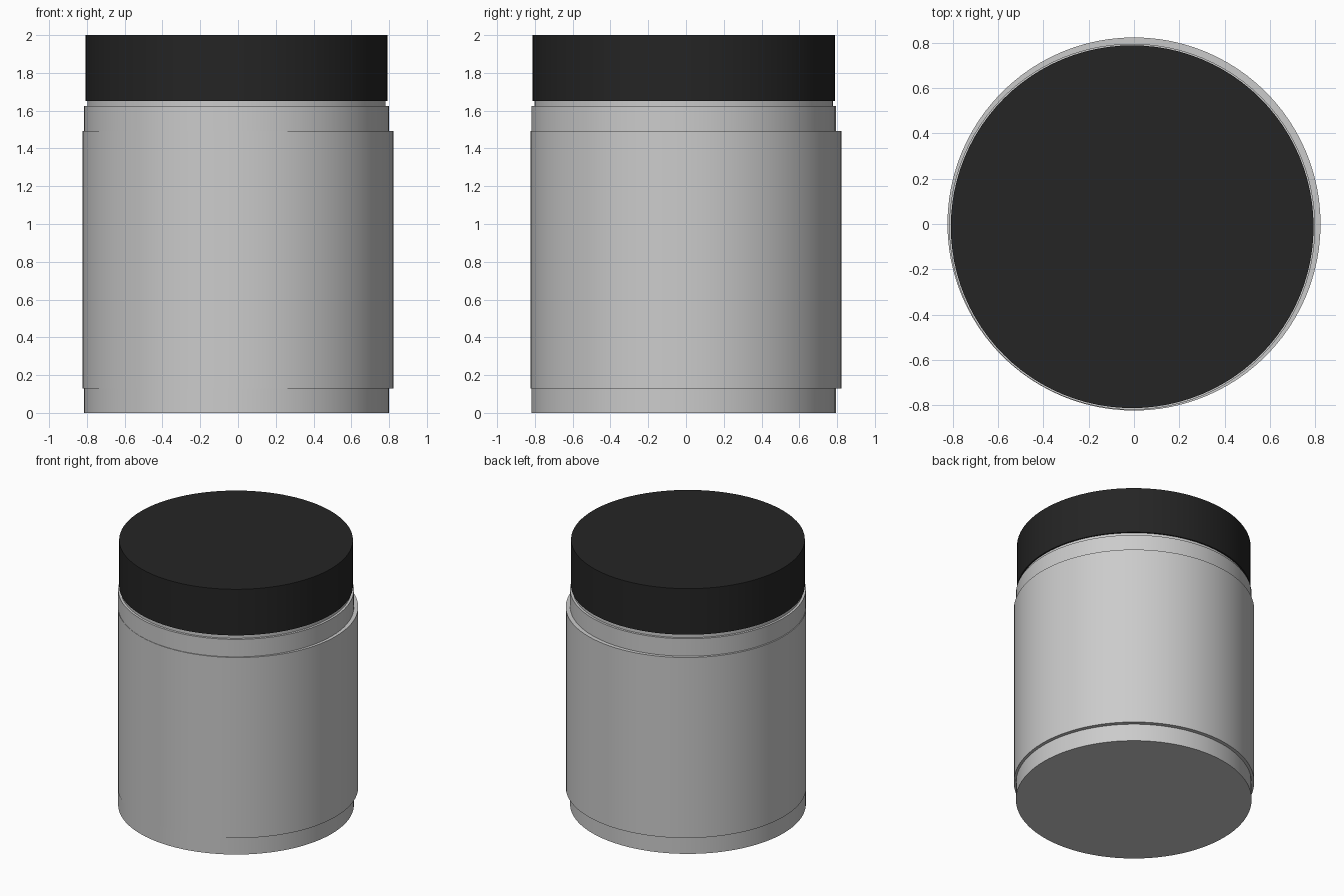
import bpy
import math

if "Cube" in bpy.data.objects:
    bpy.data.objects.remove(bpy.data.objects["Cube"])

SEG = 96


def material(name, rgb):
    m = bpy.data.materials.new(name)
    m.diffuse_color = (*rgb, 1.0)
    m.use_nodes = True
    m.node_tree.nodes["Principled BSDF"].inputs["Base Color"].default_value = m.diffuse_color
    return m


def lathe(name, profile, centre, mat, ring=False):
    """Revolve (radius, z) points; solids get end caps, rings close on themselves."""
    verts = [(r * math.cos(2 * math.pi * i / SEG), r * math.sin(2 * math.pi * i / SEG), z)
             for r, z in profile for i in range(SEG)]
    n = len(profile)
    faces = []
    for j in range(n if ring else n - 1):
        a, b = j * SEG, (j + 1) % n * SEG
        for i in range(SEG):
            k = (i + 1) % SEG
            faces.append((a + i, a + k, b + k, b + i))
    if not ring:
        faces.append(tuple(reversed(range(SEG))))
        faces.append(tuple(range((n - 1) * SEG, n * SEG)))
    me = bpy.data.meshes.new(name)
    me.from_pydata(verts, [], faces)
    me.materials.append(mat)
    ob = bpy.data.objects.new(name, me)
    ob.location = (*centre, 0)
    bpy.context.collection.objects.link(ob)
    bpy.ops.object.select_all(action='DESELECT')
    bpy.context.view_layer.objects.active = ob
    ob.select_set(True)
    bpy.ops.object.shade_smooth_by_angle(angle=math.radians(30))
    return ob


grey = material("light grey", (0.60, 0.60, 0.60))
black = material("soft black", (0.018, 0.018, 0.018))

axis = (-0.008, -0.012)  # jar and lid sit slightly off the label's axis

# Jar with a shoulder step and a narrower neck reaching into the lid
lathe("jar_body", [(0.807, 0), (0.807, 1.625), (0.79, 1.625), (0.79, 1.70)], axis, grey)

# Flat-topped lid
lathe("lid", [(0.80, 1.652), (0.80, 2.0)], axis, black)

# Label sleeve wrapped around the jar
lathe("label_sleeve", [(0.823, 0.13), (0.823, 1.493), (0.785, 1.493), (0.785, 0.13)],
      (0, 0), grey, ring=True)
